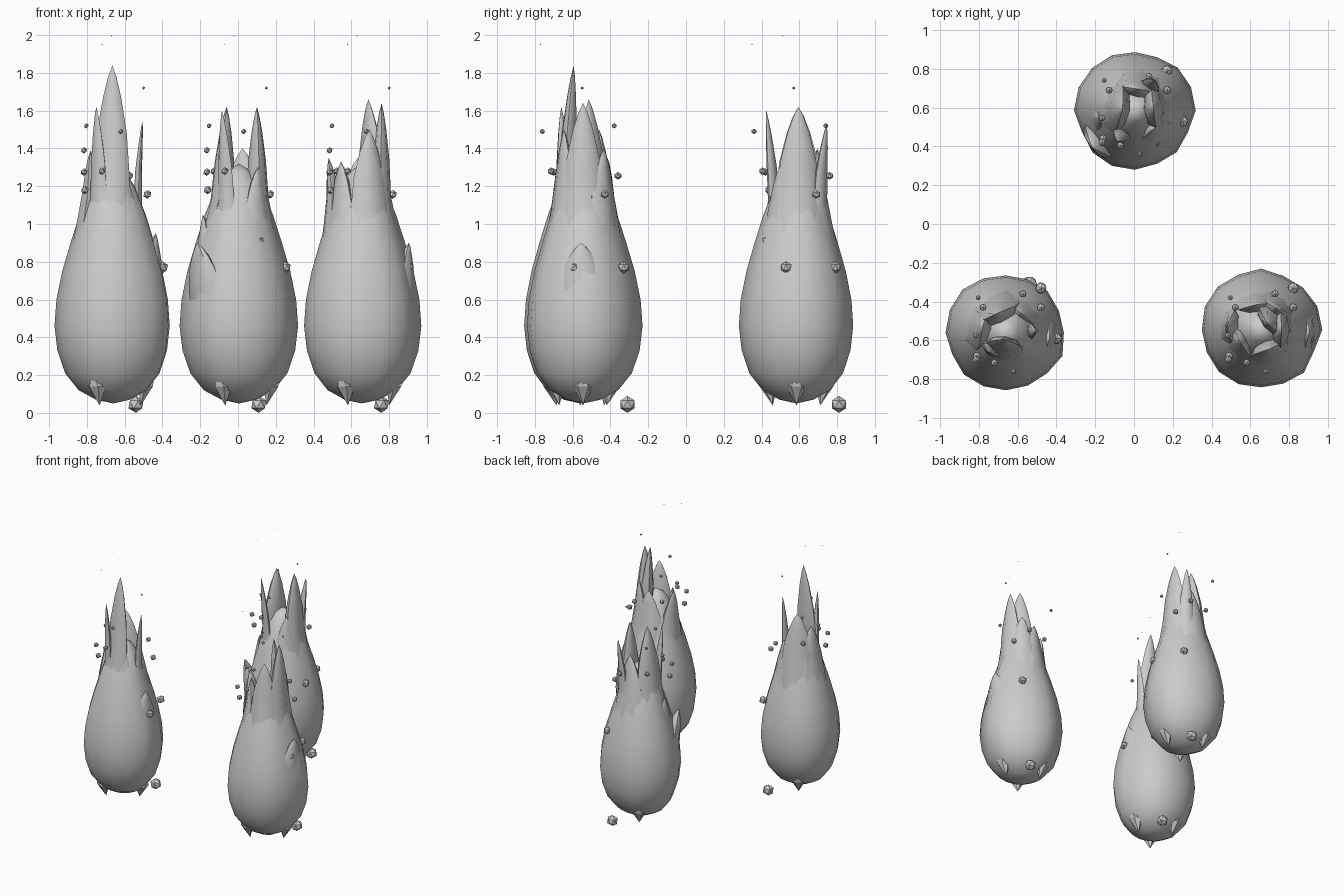
import bpy, bmesh, math, random
from mathutils import Vector, Matrix

if "Cube" in bpy.data.objects:
    bpy.data.objects.remove(bpy.data.objects["Cube"])

random.seed(4)


def finish(bm, name, smooth=True):
    bmesh.ops.recalc_face_normals(bm, faces=bm.faces)
    me = bpy.data.meshes.new(name)
    bm.to_mesh(me)
    bm.free()
    ob = bpy.data.objects.new(name, me)
    bpy.context.collection.objects.link(ob)
    if smooth:
        bpy.context.view_layer.objects.active = ob
        ob.select_set(True)
        bpy.ops.object.shade_smooth_by_angle(angle=math.radians(40))
        ob.select_set(False)
    return ob


def loft(bm, rings, start, end):
    """Skin equal-length rings and close both ends to a point."""
    vr = [[bm.verts.new(p) for p in r] for r in rings]
    n = len(vr[0])
    for a, b in zip(vr, vr[1:]):
        for i in range(n):
            j = (i + 1) % n
            bm.faces.new((a[i], a[j], b[j], b[i]))
    lo, hi = bm.verts.new(start), bm.verts.new(end)
    for i in range(n):
        j = (i + 1) % n
        bm.faces.new((lo, vr[0][j], vr[0][i]))
        bm.faces.new((hi, vr[-1][i], vr[-1][j]))


PROFILE = [(.09, .07), (.18, .12), (.25, .21), (.29, .33), (.305, .46), (.295, .6),
           (.265, .75), (.222, .9), (.175, 1.05), (.115, 1.2), (.06, 1.28)]


def radius_at(z):
    for (r0, z0), (r1, z1) in zip(PROFILE, PROFILE[1:]):
        if z <= z1:
            return r0 + (r1 - r0) * (z - z0) / (z1 - z0)
    return .06


def flame_core(bm, c):
    n = 16
    wob = [random.uniform(.96, 1.04) for _ in range(n)]
    rings = [[(c[0] + r * w * math.cos(math.tau * i / n),
               c[1] + r * w * math.sin(math.tau * i / n), z)
              for i, w in enumerate(wob)] for r, z in PROFILE]
    loft(bm, rings, (c[0], c[1], .05), (c[0], c[1], 1.32))


def tongue(bm, c, x, y, z, w):
    """Tapering blade that follows the core upwards and ends at local x, y, z."""
    d = Vector((x, y, 0)).normalized()
    side = Vector((-d.y, d.x, 0))
    r_tip, z0 = math.hypot(x, y), (.45 if z < 1.1 else .65)
    centre = Vector((c[0], c[1], 0))

    def point(t):
        h = z0 + (z - z0) * t
        s = t ** 1.3
        r = radius_at(min(h, 1.15)) * .72 * (1 - s) + r_tip * s
        return centre + d * r + Vector((0, 0, h))

    rings = []
    for t, k in ((.1, .75), (.3, 1), (.5, .98), (.7, .8), (.86, .48), (.95, .22)):
        p = point(t)
        rings.append([p + side * (w * k * math.cos(a)) + d * (w * .5 * k * math.sin(a))
                      for a in (math.tau * i / 8 for i in range(8))])
    loft(bm, rings, point(0), point(1))


# Flames: centre and tongue tips (local x, y, height, half width)
FLAMES = [
    ((-.66, -.56), [(-.005, -.035, 1.84, .10), (-.09, -.1, 1.62, .06), (.155, .01, 1.55, .045),
                    (-.12, .03, 1.39, .13), (-.045, .1, 1.5, .13), (.225, -.03, .95, .12),
                    (.08, .1, 1.25, .12), (.06, -.09, 1.25, .11)]),
    ((.005, .585), [(-.065, .01, 1.62, .13), (.095, .01, 1.62, .12), (-.09, -.16, 1.6, .05),
                    (.1, .16, 1.53, .06), (-.19, -.04, 1.05, .11), (.02, .11, 1.4, .13),
                    (-.22, -.19, .9, .12), (.1, -.09, 1.3, .1)]),
    ((.655, -.545), [(.035, .03, 1.66, .11), (.105, 0, 1.64, .11), (-.175, .02, 1.35, .1),
                     (-.11, -.06, 1.33, .12), (.04, -.1, 1.5, .11), (.08, .11, 1.4, .11),
                     (.25, -.01, .9, .12), (-.02, .13, 1.35, .12)]),
]
for k, (c, tips) in enumerate(FLAMES, 1):
    bm = bmesh.new()
    flame_core(bm, c)
    for t in tips:
        tongue(bm, c, *t)
    finish(bm, f"flame_{k}")

    # Three small downward tongues under each flame
    bm = bmesh.new()
    for i in range(3):
        a = math.tau * i / 3
        u = Vector((math.cos(a), math.sin(a), 0))
        s = Vector((-u.y, u.x, 0))
        p = Vector((c[0], c[1], .14)) + u * .17
        ring = [p + s * .055 * math.cos(b) + u * .045 * math.sin(b)
                for b in (math.tau * j / 6 for j in range(6))]
        loft(bm, [ring], p - u * .025 + Vector((0, 0, -.1)), p + u * .05 + Vector((0, 0, .07)))
    finish(bm, f"base_tongues_{k}", False)

# Embers: same drifting pattern around every flame, shrinking with height
EMBERS = [(.11, .25, .045), (.17, .23, .77), (.25, -.03, .77), (.117, -.13, .91),
          (.17, .13, 1.157), (.077, .2, 1.255), (-.07, -.155, 1.28), (-.16, -.12, 1.18),
          (-.165, -.14, 1.275), (-.165, -.015, 1.39), (-.153, .18, 1.52), (.03, -.2, 1.49),
          (.15, .01, 1.72), (.12, -.2, .53), (-.128, .13, 1.28), (-.07, -.21, 1.95),
          (-.02, -.05, 1.995)]
for k, (cx, cy) in enumerate(((-.65, -.56), (0, .56), (.65, -.56)), 1):
    bm = bmesh.new()
    for x, y, z in EMBERS:
        r = max(.003, .045 * (1 - (z / 2) ** 1.3))
        bmesh.ops.create_icosphere(bm, subdivisions=1, radius=r,
                                   matrix=Matrix.Translation((cx + x, cy + y, z)))
    finish(bm, f"embers_{k}", False)
